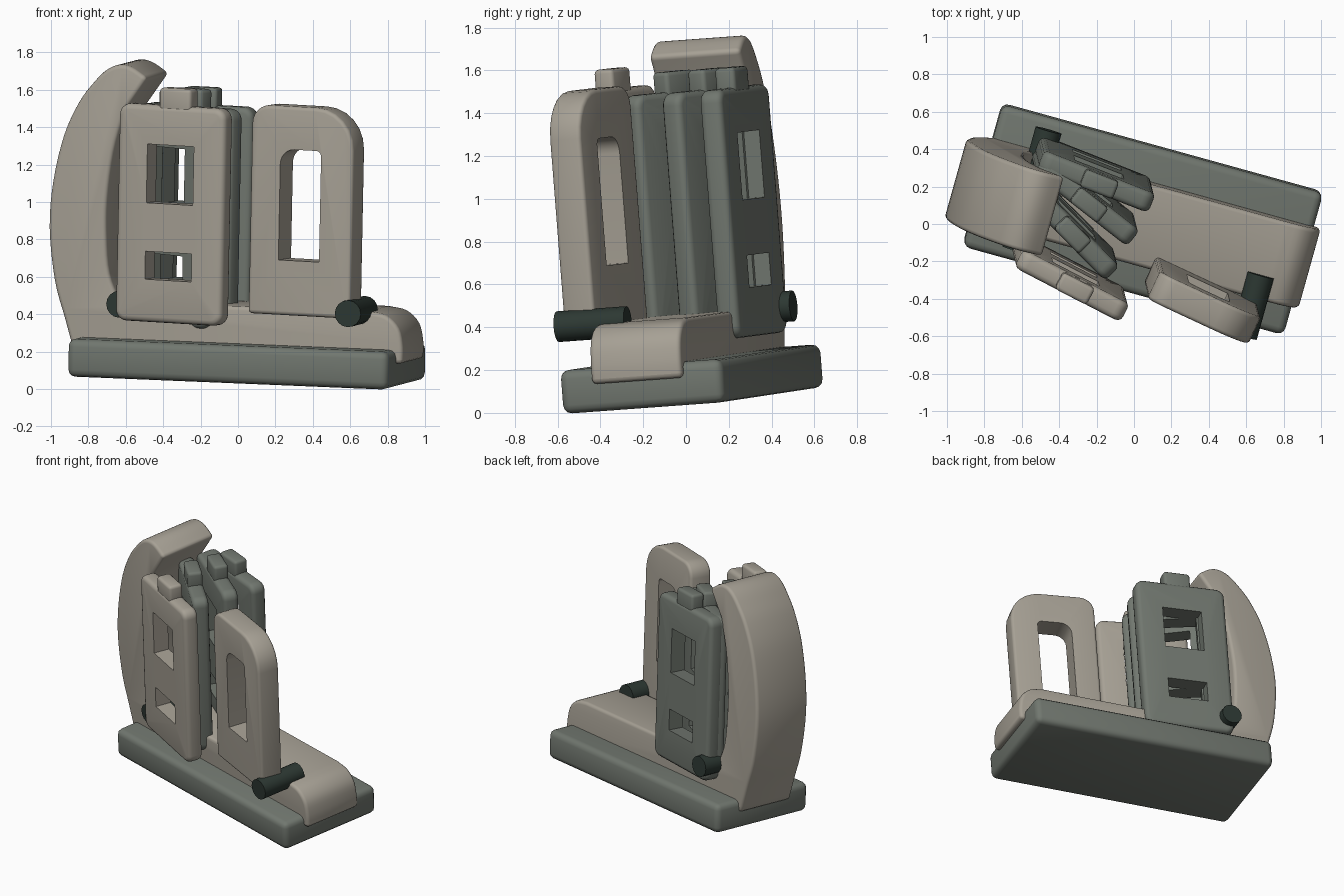
import bpy, bmesh, math
from mathutils import Matrix, Vector

if "Cube" in bpy.data.objects:
    bpy.data.objects.remove(bpy.data.objects["Cube"])

# Tilted frame shared by all parts
X = Vector((0.963, -0.266, -0.04)).normalized()
Y = Vector((0.27, 0.96, 0.07))
Y = (Y - X * Y.dot(X)).normalized()
Z = X.cross(Y)
FRAME = Matrix.Translation((0.045, 0.035, 0.057)) @ Matrix((X, Y, Z)).transposed().to_4x4()


def material(name, rgb):
    m = bpy.data.materials.new(name)
    m.diffuse_color = (*rgb, 1)
    m.use_nodes = True
    m.node_tree.nodes["Principled BSDF"].inputs["Base Color"].default_value = m.diffuse_color
    return m


BEIGE = material("warm_beige", (0.385, 0.355, 0.30))
GREY = material("green_grey", (0.165, 0.185, 0.16))
DARK = material("dark_green", (0.026, 0.04, 0.033))


def rounded(x0, x1, z0, z1, radii, steps=6):
    """Rectangle outline; radii run from lower left counter-clockwise."""
    corners = [(x0, z0, 1, 1), (x1, z0, -1, 1), (x1, z1, -1, -1), (x0, z1, 1, -1)]
    pts = []
    for i, ((x, z, sx, sz), r) in enumerate(zip(corners, radii)):
        if r <= 0:
            pts.append((x, z))
            continue
        for k in range(steps + 1):
            a = math.pi + (i + k / steps) * math.pi / 2
            pts.append((x + sx * r + r * math.cos(a), z + sz * r + r * math.sin(a)))
    return pts


def smooth_path(p, n=4):
    """Curve passing through the given points."""
    p = [Vector(q) for q in p]
    ext = [2 * p[0] - p[1]] + p + [2 * p[-1] - p[-2]]
    out = []
    for a, b, c, d in zip(ext, ext[1:], ext[2:], ext[3:]):
        for k in range(n):
            t = k / n
            q = 0.5 * (2 * b + (c - a) * t + (2 * a - 5 * b + 4 * c - d) * t**2
                       + (3 * b - a - 3 * c + d) * t**3)
            out.append(tuple(q))
    return out + [tuple(p[-1])]


def prism(name, pts, depth, mat, place, bevel=0.0, holes=()):
    """Extrude an outline along local y, round its rims, then cut holes."""
    bm = bmesh.new()
    face = bm.faces.new([bm.verts.new((x, -depth / 2, z)) for x, z in pts])
    ext = bmesh.ops.extrude_face_region(bm, geom=[face])
    vs = [g for g in ext["geom"] if isinstance(g, bmesh.types.BMVert)]
    bmesh.ops.translate(bm, vec=(0, depth, 0), verts=vs)
    bmesh.ops.recalc_face_normals(bm, faces=bm.faces)
    me = bpy.data.meshes.new(name)
    bm.to_mesh(me)
    bm.free()
    me.materials.append(mat)
    ob = bpy.data.objects.new(name, me)
    bpy.context.collection.objects.link(ob)
    ob.matrix_world = FRAME @ place
    if bevel:
        b = ob.modifiers.new("rim", "BEVEL")
        b.width, b.segments = bevel, 3
        b.limit_method, b.angle_limit = "ANGLE", math.radians(50)
    cutters = [prism("cutter", h, depth * 2, mat, place) for h in holes]
    for c in cutters:
        c.hide_render = True
        m = ob.modifiers.new("hole", "BOOLEAN")
        m.operation, m.object, m.solver = "DIFFERENCE", c, "EXACT"
    bpy.context.view_layer.update()
    bpy.ops.object.select_all(action="DESELECT")
    bpy.context.view_layer.objects.active = ob
    ob.select_set(True)
    for m in list(ob.modifiers):
        bpy.ops.object.modifier_apply(modifier=m.name)
    for c in cutters:
        bpy.data.objects.remove(c)
    bpy.ops.object.shade_smooth_by_angle(angle=math.radians(40))
    return ob


def at(x, y, z=0, degrees=0):
    return Matrix.Translation((x, y, z)) @ Matrix.Rotation(math.radians(degrees), 4, "Z")


# Base slab
prism("base", rounded(-0.89, 0.89, 0, 0.203, (0, 0, 0, 0)), 0.79, GREY, at(0, 0), 0.04)

# Curved back and foot in one piece
outer = smooth_path([(-0.90, 0.12), (-0.955, 0.3), (-1.015, 0.5), (-1.05, 0.78), (-1.035, 1.03),
                     (-0.98, 1.28), (-0.90, 1.46), (-0.82, 1.57), (-0.75, 1.64),
                     (-0.68, 1.67), (-0.61, 1.66), (-0.52, 1.605)])
inner = smooth_path([(-0.64, 1.43), (-0.70, 1.2), (-0.73, 0.95), (-0.73, 0.75),
                     (-0.71, 0.55), (-0.65, 0.40)])
toe = smooth_path([(0.73, 0.405), (0.83, 0.385), (0.90, 0.32), (0.925, 0.22), (0.925, 0.13)])
prism("curved_back_and_foot", outer + inner + toe, 0.44, BEIGE, at(0, -0.01), 0.04)

# Fanned cards, each with two windows and a top tab
cards = [("front_card", -0.322, -0.352, 0, -12, BEIGE),
         ("second_card", -0.407, -0.075, -0.035, -30, GREY),
         ("third_card", -0.367, 0.10, -0.035, -22.6, GREY),
         ("rear_card", -0.345, 0.218, -0.035, -6, GREY)]
for name, x, y, z, turn, mat in cards:
    place = at(x, y, z, turn)
    windows = [rounded(-0.14, 0.14, 0.95, 1.265, (0,) * 4),
               rounded(-0.14, 0.14, 0.54, 0.69, (0,) * 4)]
    prism(name, rounded(-0.32, 0.32, 0.31, 1.475, (0.06,) * 4), 0.11, mat, place, 0.03, windows)
    prism(name + "_tab", rounded(-0.08, 0.11, 1.42, 1.57, (0,) * 4), 0.10, mat, place, 0.02)

# Ring-shaped panel at the right
prism("ring_panel", rounded(-0.30, 0.30, 0.375, 1.495, (0.02, 0.02, 0.22, 0.1)), 0.16, BEIGE,
      at(0.395, -0.283, 0, -9.5), 0.035,
      [rounded(-0.125, 0.115, 0.67, 1.265, (0, 0, 0.03, 0.08))])

# Hinge pins
circle = [(0.072 * math.cos(a), 0.072 * math.sin(a))
          for a in (i * math.tau / 16 for i in range(16))]
prism("right_pin", circle, 0.34, DARK, at(0.677, -0.27, 0.405))
prism("left_pin", circle, 0.665, DARK, at(-0.625, 0.012, 0.395))
